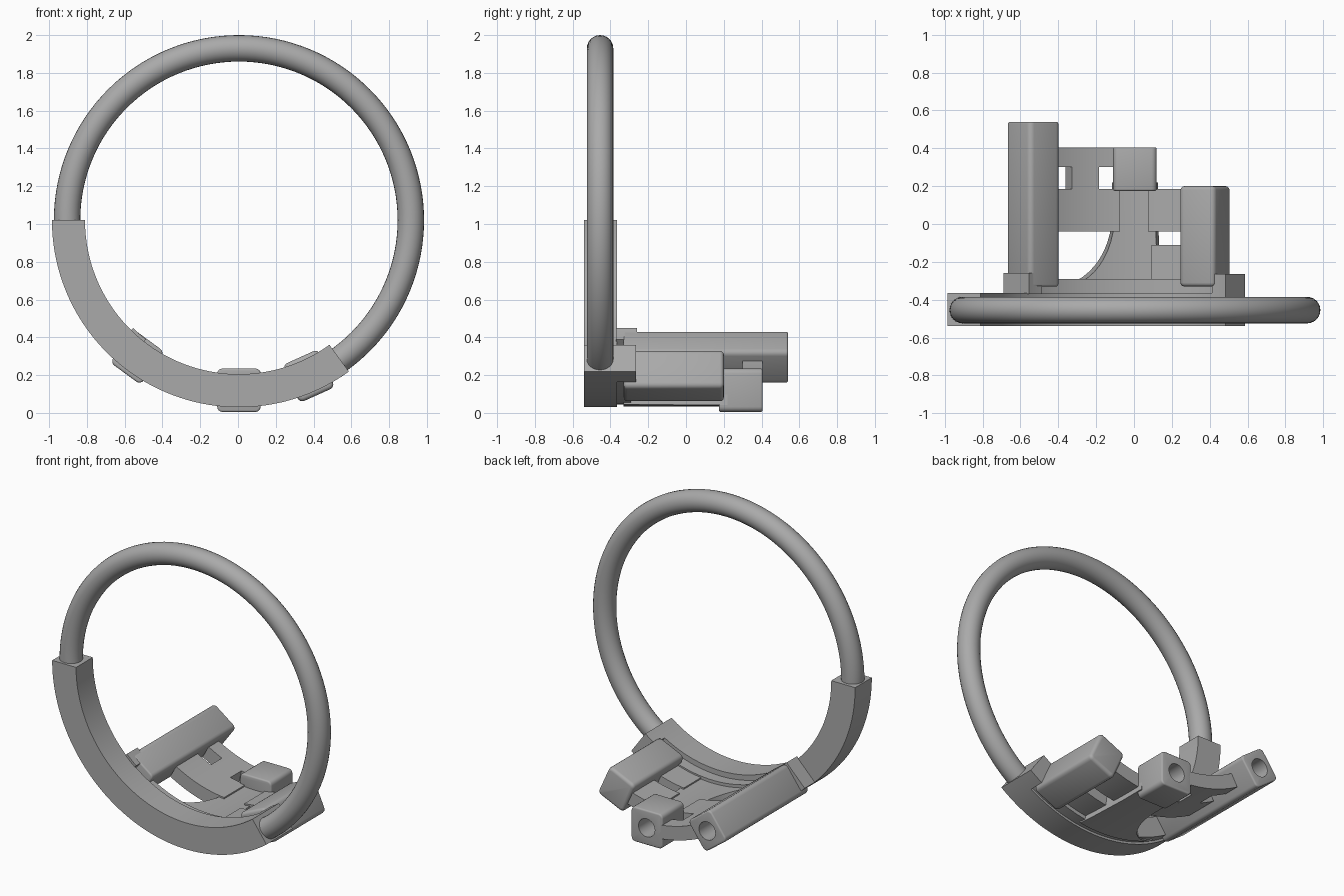
import bpy, bmesh, math
from mathutils import Matrix, Vector

cube = bpy.data.objects.get("Cube")
if cube:
    bpy.data.objects.remove(cube)

CX, CZ = 0.005, 1.02     # centre of the hoop
RING_R, RING_Y = 0.91, -0.455

grey = bpy.data.materials.new("plain_grey")
grey.use_nodes = True
colour = (0.4, 0.4, 0.4, 1)
grey.diffuse_color = colour
grey.node_tree.nodes["Principled BSDF"].inputs["Base Color"].default_value = colour


def finish(bm, name, matrix=None):
    bmesh.ops.recalc_face_normals(bm, faces=bm.faces)
    mesh = bpy.data.meshes.new(name)
    bm.to_mesh(mesh)
    bm.free()
    mesh.materials.append(grey)
    ob = bpy.data.objects.new(name, mesh)
    bpy.context.collection.objects.link(ob)
    if matrix:
        ob.matrix_world = matrix
    return ob


def smooth(ob):
    bpy.ops.object.select_all(action='DESELECT')
    bpy.context.view_layer.objects.active = ob
    ob.select_set(True)
    bpy.ops.object.shade_smooth_by_angle(angle=math.radians(35))


def shell(name, rows, r0, r1, n=24):
    """Curved slab around the hoop axis; each row is (y, start angle, end angle)."""
    bm = bmesh.new()
    grid = []
    for y, a0, a1 in rows:
        line = []
        for j in range(n + 1):
            a = math.radians(a0 + (a1 - a0) * j / n)
            line.append([bm.verts.new((CX + r * math.cos(a), y, CZ + r * math.sin(a)))
                         for r in (r0, r1)])
        grid.append(line)
    for p, q in zip(grid, grid[1:]):
        for j in range(n):
            for k in (0, 1):
                bm.faces.new((p[j][k], p[j + 1][k], q[j + 1][k], q[j][k]))
        for j in (0, n):
            bm.faces.new((p[j][0], p[j][1], q[j][1], q[j][0]))
    for line in (grid[0], grid[-1]):
        for u, v in zip(line, line[1:]):
            bm.faces.new((u[0], v[0], v[1], u[1]))
    ob = finish(bm, name)
    smooth(ob)
    return ob


def angle_at(x, r=0.93):
    return 270 + math.degrees(math.asin((x - CX) / r))


def strap(name, x0, x1, y0, y1, r0=0.86, r1=0.95):
    return shell(name, [(y, angle_at(x0), angle_at(x1)) for y in (y0, y1)], r0, r1, 12)


def bar(name, x, z, width, height, y0, y1, tilt, hole=0, end_bevel=0.01):
    """Rounded bar running front to back, with an optional round socket in its back."""
    bm = bmesh.new()
    bmesh.ops.create_cube(bm, size=1)
    bmesh.ops.scale(bm, vec=Vector((width, y1 - y0, height)), verts=bm.verts)
    long_edges = [e for e in bm.edges
                  if abs(e.verts[0].co.y - e.verts[1].co.y) > 0.1 * (y1 - y0)]
    bmesh.ops.bevel(bm, geom=long_edges, offset=0.028, segments=4, profile=0.5,
                    affect='EDGES')
    matrix = (Matrix.Translation((x, (y0 + y1) / 2, z))
              @ Matrix.Rotation(math.radians(tilt), 4, 'Y'))
    ob = finish(bm, name, matrix)
    bpy.context.view_layer.objects.active = ob
    bevel = ob.modifiers.new("end_bevel", 'BEVEL')
    bevel.width, bevel.segments = end_bevel, 3
    bevel.limit_method, bevel.angle_limit = 'ANGLE', math.radians(60)
    bpy.ops.object.modifier_apply(modifier=bevel.name)
    if hole:
        cut = bmesh.new()
        bmesh.ops.create_cone(cut, cap_ends=True, segments=32, radius1=0.06,
                              radius2=0.06, depth=2 * hole)
        cutter = finish(cut, "socket_cutter", Matrix.Translation((x, y1, z))
                        @ Matrix.Rotation(math.pi / 2, 4, 'X'))
        cutter.hide_render = True
        boolean = ob.modifiers.new("socket", 'BOOLEAN')
        boolean.operation, boolean.object, boolean.solver = 'DIFFERENCE', cutter, 'EXACT'
        bpy.ops.object.modifier_apply(modifier=boolean.name)
        bpy.data.objects.remove(cutter)
    smooth(ob)
    return ob


# Round hoop
bpy.ops.mesh.primitive_torus_add(major_radius=RING_R, minor_radius=0.07,
                                 major_segments=128, minor_segments=24,
                                 location=(CX, RING_Y, CZ),
                                 rotation=(math.pi / 2, 0, 0))
hoop = bpy.context.object
hoop.name = "hoop"
hoop.data.materials.append(grey)
smooth(hoop)

# Square sleeve round the lower hoop, with its rear flange and end stops
shell("sleeve", [(y, 180, 306) for y in (-0.54, -0.365)], 0.815, 0.99, 72)
shell("rear_flange", [(y, 226, 305) for y in (-0.37, -0.29)], 0.85, 0.975, 48)
shell("right_end_stop", [(y, 225.5, 232) for y in (-0.37, -0.26)], 0.80, 0.99, 6)
shell("left_end_stop", [(y, 300, 306) for y in (-0.37, -0.265)], 0.815, 0.99, 6)

# Tapering curved tongue: one side sweeps in along a quarter ellipse
rows = [(-0.33, angle_at(-0.40), angle_at(0.14))]
for i in range(1, 13):
    t = math.pi / 2 * i / 12
    rows.append((0.05 - 0.38 * math.cos(t), angle_at(-0.40 + 0.29 * math.sin(t)),
                 angle_at(0.14 - 0.02 * i / 12)))
rows.append((0.22, angle_at(-0.11), angle_at(0.12)))
shell("tongue", rows, 0.87, 0.985)

# Socketed bars and block
bar("right_long_bar", -0.533, 0.295, 0.2, 0.215, -0.33, 0.54, 36.2, hole=0.3)
bar("left_short_bar", 0.375, 0.195, 0.205, 0.22, -0.33, 0.2, -24.2, end_bevel=0.02)
bar("centre_block", CX, 0.12, 0.23, 0.23, 0.175, 0.405, 0, hole=0.15)

# Curved straps joining the bars to the tongue and block
strap("rear_strap", -0.46, -0.08, 0.30, 0.405)
strap("strap_link", -0.355, -0.20, 0.17, 0.31)
strap("right_strap", -0.46, -0.08, -0.04, 0.185)
strap("left_strap", 0.08, 0.32, -0.04, 0.185)
strap("left_front_strap", 0.10, 0.32, -0.31, -0.11)
